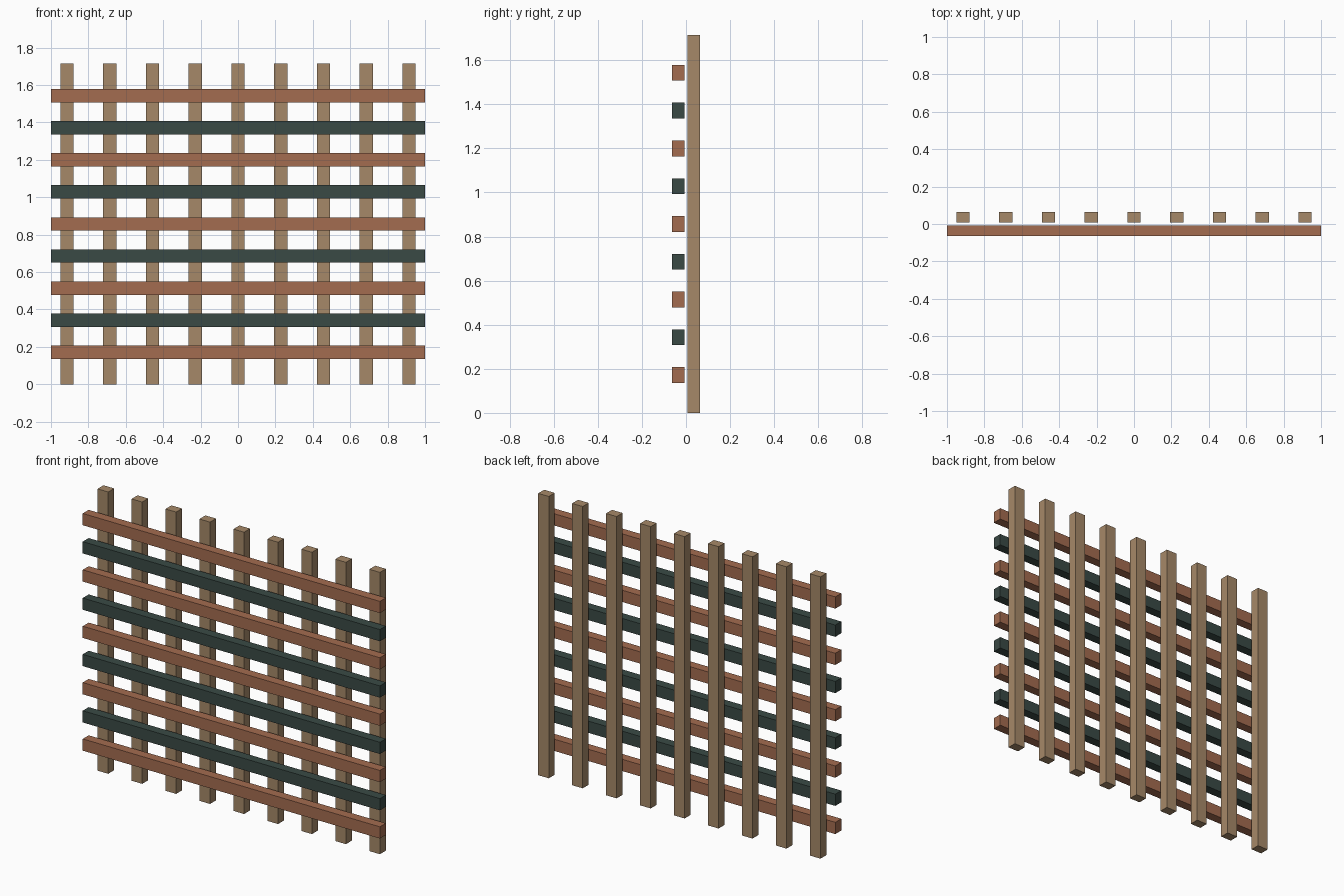
import bpy

cube = bpy.data.objects.get("Cube")
if cube:
    bpy.data.objects.remove(cube, do_unlink=True)


def make_material(name, color):
    mat = bpy.data.materials.new(name)
    mat.use_nodes = True
    mat.diffuse_color = (*color, 1)
    mat.node_tree.nodes["Principled BSDF"].inputs["Base Color"].default_value = (*color, 1)
    return mat


tan = make_material("tan wood", (0.38, 0.25, 0.14))
terracotta = make_material("terracotta", (0.37, 0.15, 0.08))
dark_green = make_material("dark green", (0.042, 0.068, 0.06))

COUNT = 9
WIDTH = 0.0714      # visible face of every bar
DEPTH = 0.0571      # front-to-back thickness
GAP = 0.0143        # space between the two layers
HEIGHT = 1.7143
OFFSET = (DEPTH + GAP) / 2


def bar(name, size, location, material):
    bpy.ops.mesh.primitive_cube_add(size=1, location=location)
    obj = bpy.context.object
    obj.name = name
    obj.scale = size
    bpy.ops.object.transform_apply(location=False, rotation=False, scale=True)
    obj.data.materials.append(material)


# Upright posts form the back layer, rails of alternating colour the front one
for i in range(COUNT):
    x = (i - COUNT // 2) * 0.2286
    bar(f"upright_post_{i + 1}", (WIDTH, DEPTH, HEIGHT), (x, OFFSET, HEIGHT / 2), tan)

    z = HEIGHT * (i + 1) / (COUNT + 1)
    color = dark_green if i % 2 else terracotta
    bar(f"cross_rail_{i + 1}", (2, DEPTH, WIDTH), (0, -OFFSET, z), color)
